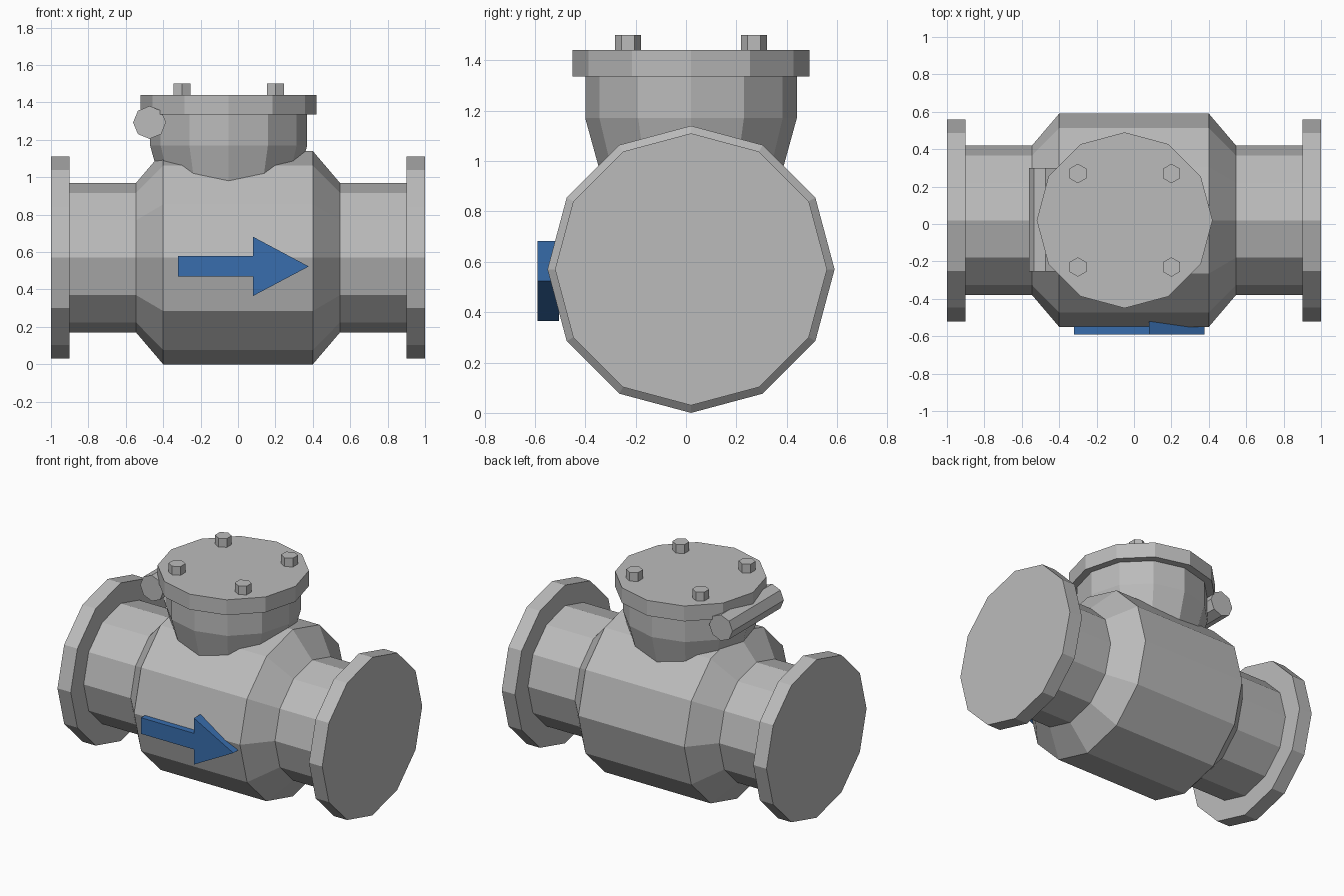
import bpy, bmesh, math
from mathutils import Matrix, Vector

if "Cube" in bpy.data.objects:
    bpy.data.objects.remove(bpy.data.objects["Cube"])


def material(name, color):
    m = bpy.data.materials.new(name)
    m.diffuse_color = (*color, 1)
    m.use_nodes = True
    m.node_tree.nodes["Principled BSDF"].inputs["Base Color"].default_value = m.diffuse_color
    return m


steel = material("grey steel", (0.50, 0.50, 0.50))
blue = material("arrow blue", (0.04, 0.155, 0.42))


def finish(name, bm, mat):
    bmesh.ops.recalc_face_normals(bm, faces=bm.faces)
    mesh = bpy.data.meshes.new(name)
    bm.to_mesh(mesh)
    bm.free()
    mesh.materials.append(mat)
    ob = bpy.data.objects.new(name, mesh)
    bpy.context.collection.objects.link(ob)
    return ob


def lathe(name, profile, sides, center, axis="Z", turn=0.0, mat=steel):
    """Capped solid from (distance along axis, radius) pairs."""
    place = {"X": lambda h, a, b: (h, a, b),
             "Y": lambda h, a, b: (a, h, b),
             "Z": lambda h, a, b: (a, b, h)}[axis]
    bm = bmesh.new()
    rings = []
    for h, r in profile:
        ring = []
        for i in range(sides):
            t = turn + 2 * math.pi * i / sides
            p = Vector(place(h, r * math.cos(t), r * math.sin(t)))
            ring.append(bm.verts.new(p + Vector(center)))
        rings.append(ring)
    for low, high in zip(rings, rings[1:]):
        for i in range(sides):
            j = (i + 1) % sides
            bm.faces.new((low[i], low[j], high[j], high[i]))
    bm.faces.new(rings[0])
    bm.faces.new(rings[-1])
    return finish(name, bm, mat)


CY = 0.02   # y of the pipe axis and bonnet
CX = -0.05  # x of the bonnet

# Valve body with pipe stubs and end flanges
lathe("valve_body",
      [(-1, 0.54), (-0.9, 0.54), (-0.9, 0.4), (-0.545, 0.4), (-0.4, 0.57),
       (0.4, 0.57), (0.545, 0.4), (0.9, 0.4), (0.9, 0.54), (1, 0.54)],
      12, (0, CY, 0.57), "X")

# Bonnet neck, tapering into the body, and its cover plate
lathe("bonnet_neck", [(0.88, 0.34), (1.17, 0.42), (1.335, 0.42)], 12, (CX, CY, 0))
lathe("bonnet_cover", [(1.335, 0.47), (1.44, 0.47)], 12, (CX, CY, 0))

# Four hex bolts on the cover
for i, (sx, sy) in enumerate([(-1, -1), (1, -1), (-1, 1), (1, 1)]):
    lathe(f"cover_bolt_{i + 1}", [(1.42, 0.052), (1.5, 0.052)], 6,
          (CX + 0.25 * sx, CY + 0.25 * sy, 0), turn=math.pi / 2)

# Hinge pin across the upstream side of the bonnet
lathe("hinge_pin", [(-0.255, 0.088), (0.3, 0.088)], 8, (-0.473, 0, 1.293), "Y")

# Flow arrow on the front
outline = [(-0.32, 0.468), (0.08, 0.468), (0.08, 0.365), (0.378, 0.523),
           (0.08, 0.682), (0.08, 0.578), (-0.32, 0.578)]
bm = bmesh.new()
face = bm.faces.new([bm.verts.new((x, -0.59, z)) for x, z in outline])
back = bmesh.ops.extrude_face_region(bm, geom=[face], use_keep_orig=True)
moved = [v for v in back["geom"] if isinstance(v, bmesh.types.BMVert)]
bmesh.ops.translate(bm, verts=moved, vec=(0, 0.086, 0))
finish("flow_arrow", bm, blue)
